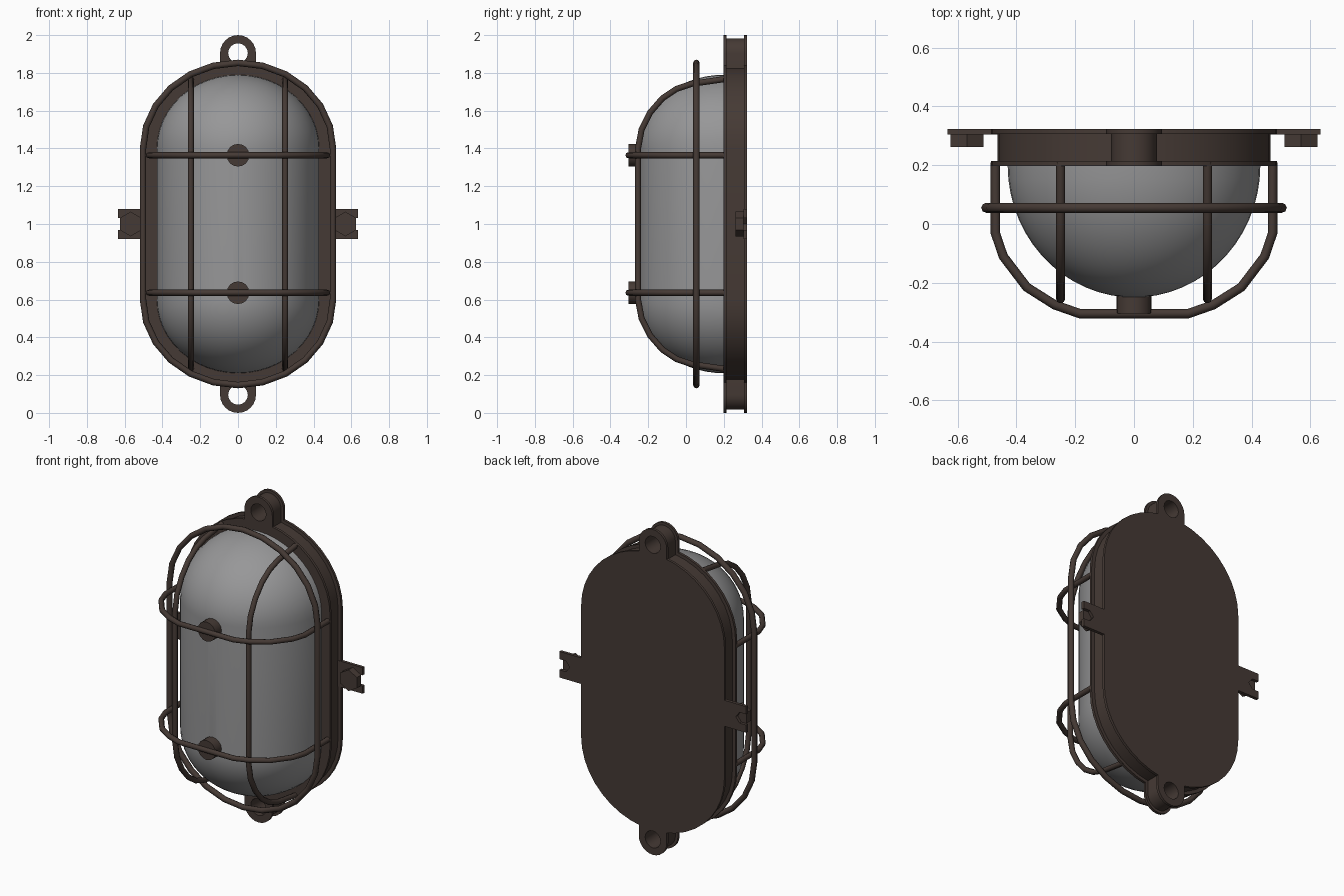
import bpy, bmesh, math
from math import sin, cos, pi, radians

if "Cube" in bpy.data.objects:
    bpy.data.objects.remove(bpy.data.objects["Cube"])


def material(name, rgb):
    m = bpy.data.materials.new(name)
    m.diffuse_color = (*rgb, 1)
    m.use_nodes = True
    m.node_tree.nodes["Principled BSDF"].inputs["Base Color"].default_value = m.diffuse_color
    return m


BROWN = material("dark brown metal", (0.06, 0.042, 0.035))
GREY = material("grey glass", (0.31, 0.31, 0.315))


def finish(ob, mat, angle=30):
    ob.data.materials.clear()
    ob.data.materials.append(mat)
    bpy.ops.object.select_all(action='DESELECT')
    ob.select_set(True)
    bpy.context.view_layer.objects.active = ob
    bpy.ops.object.shade_smooth_by_angle(angle=radians(angle))


def curve_mesh(name, curve, mat, angle, rot=None, y=0):
    ob = bpy.data.objects.new(name, curve)
    bpy.context.collection.objects.link(ob)
    if rot:
        ob.rotation_euler = rot
        ob.location.y = y
    bpy.ops.object.select_all(action='DESELECT')
    ob.select_set(True)
    bpy.context.view_layer.objects.active = ob
    bpy.ops.object.convert(target='MESH')
    finish(bpy.context.object, mat, angle)


def add_spline(curve, pts, closed):
    s = curve.splines.new('POLY')
    s.points.add(len(pts) - 1)
    for p, co in zip(s.points, pts):
        p.co = (*co, 1)
    s.use_cyclic_u = closed


def plate(name, outlines, y0, y1):
    """Flat plate from x,z outlines (later ones are holes), y0 to y1."""
    c = bpy.data.curves.new(name, 'CURVE')
    c.dimensions = '2D'
    c.fill_mode = 'BOTH'
    c.extrude = (y1 - y0) / 2
    for o in outlines:
        add_spline(c, [(x, z, 0) for x, z in o], True)
    curve_mesh(name, c, BROWN, 25, (pi / 2, 0, 0), (y0 + y1) / 2)


def wire(name, pts, closed=False, r=0.016):
    c = bpy.data.curves.new(name, 'CURVE')
    c.dimensions = '3D'
    c.bevel_depth = r
    c.bevel_resolution = 2
    c.use_fill_caps = True
    add_spline(c, pts, closed)
    curve_mesh(name, c, BROWN, 50)


def stadium(a, b, n=12, h=0.4):
    """Rounded outline: half width a, end caps of height b."""
    pts = [(a * cos(pi * i / n), 1 + h + b * sin(pi * i / n)) for i in range(n + 1)]
    return pts + [(-x, 2 - z) for x, z in pts]


def cylinder(name, r, y0, y1, x, z, sides):
    bpy.ops.mesh.primitive_cylinder_add(vertices=sides, radius=r, depth=y1 - y0,
                                        location=(x, (y0 + y1) / 2, z),
                                        rotation=(pi / 2, 0, 0))
    ob = bpy.context.object
    ob.name = name
    finish(ob, BROWN)


# base: body with a thin lip at the front and a plate at the back
plate("base_body", [stadium(0.465, 0.43, 20)], 0.213, 0.308)
plate("base_front_lip", [stadium(0.487, 0.45, 20)], 0.198, 0.214)
plate("back_plate", [stadium(0.487, 0.45, 20)], 0.307, 0.323)


# hanging lugs, top and bottom
def lug_outline(r, s):
    arc = [(r * cos(pi * i / 12), 1 + s * (0.905 + r * sin(pi * i / 12))) for i in range(13)]
    return arc + [(-r, 1 + s * 0.79), (r, 1 + s * 0.79)]


for s, side in ((1, "top"), (-1, "bottom")):
    hole = [(0.052 * cos(pi * i / 8), 1 + s * 0.905 + 0.052 * sin(pi * i / 8)) for i in range(16)]
    plate(side + "_lug_front", [lug_outline(0.095, s), hole], 0.198, 0.214)
    plate(side + "_lug_core", [lug_outline(0.078, s), hole], 0.214, 0.307)
    plate(side + "_lug_back", [lug_outline(0.095, s), hole], 0.307, 0.323)

# slotted side ears with hexagonal bolts
for s, side in ((1, "right"), (-1, "left")):
    ear = [(0.45, 0.92), (0.635, 0.92), (0.635, 0.967), (0.59, 0.967), (0.565, 1),
           (0.59, 1.033), (0.635, 1.033), (0.635, 1.08), (0.45, 1.08)]
    plate(side + "_ear", [[(s * x, z) for x, z in ear]], 0.304, 0.323)
    cylinder(side + "_bolt", 0.065, 0.262, 0.305, s * 0.568, 1, 6)

# glass dome: rounded outline shrinking along a quarter ellipse
bm = bmesh.new()
rings = []
for k in range(15):
    t = radians(86) * k / 14
    rings.append([bm.verts.new((x, 0.2 - 0.45 * sin(t), z))
                  for x, z in stadium(0.43 * cos(t), 0.39 * cos(t), 24)])
for a, b in zip(rings, rings[1:]):
    n = len(a)
    for i in range(n):
        bm.faces.new((a[i], a[(i + 1) % n], b[(i + 1) % n], b[i]))
bm.faces.new(rings[-1])
bm.faces.new(rings[0])
bmesh.ops.recalc_face_normals(bm, faces=bm.faces)
me = bpy.data.meshes.new("glass_dome")
bm.to_mesh(me)
bm.free()
dome = bpy.data.objects.new("glass_dome", me)
bpy.context.collection.objects.link(dome)
finish(dome, GREY, 40)

# cage: surrounding ring
wire("cage_ring", [(x, 0.055, z) for x, z in stadium(0.503, 0.453, 12)], True, 0.017)

# cage: two upright hoops
half = [(0.21, 0.768), (0.03, 0.742), (-0.05, 0.715), (-0.125, 0.665), (-0.19, 0.59),
        (-0.235, 0.50), (-0.254, 0.40)]
for s, side in ((1, "right"), (-1, "left")):
    pts = [(s * 0.25, y, 1 + z) for y, z in half]
    pts += [(s * 0.25, y, 1 - z) for y, z in reversed(half)]
    wire(side + "_upright_hoop", pts)

# cage: two cross hoops, each resting on a round stud
half = [(0.472, 0.21), (0.472, -0.03), (0.445, -0.11), (0.365, -0.215), (0.27, -0.275),
        (0.185, -0.305)]
for s, side in ((1, "upper"), (-1, "lower")):
    z = 1 + s * 0.364
    pts = [(x, y, z) for x, y in half] + [(-x, y, z) for x, y in reversed(half)]
    wire(side + "_cross_hoop", pts)
    cylinder(side + "_stud", 0.06, -0.305, -0.22, 0, z, 16)
